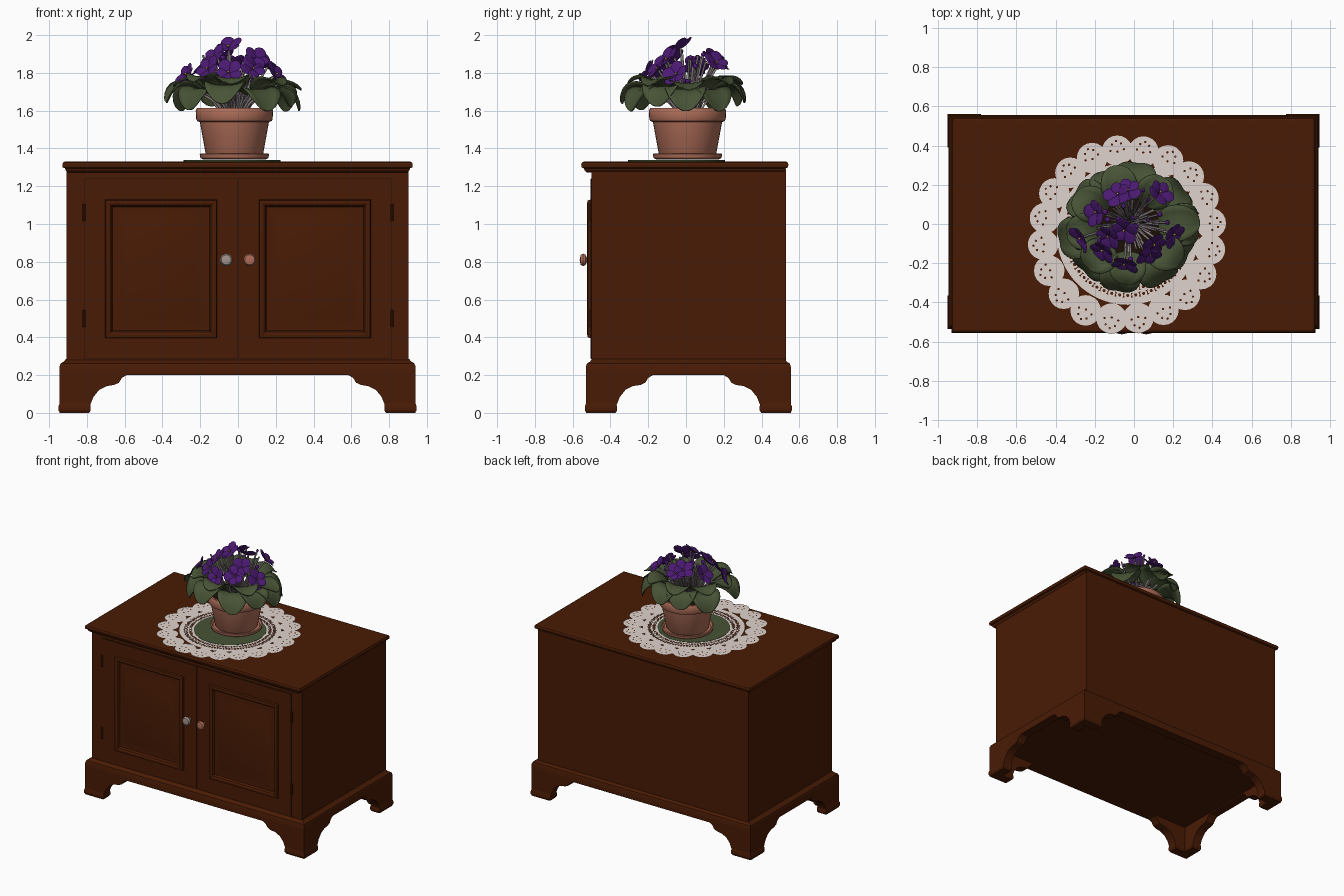
import bpy, bmesh, math, random
from mathutils import Vector, Matrix

random.seed(4)
if "Cube" in bpy.data.objects:
    bpy.data.objects.remove(bpy.data.objects["Cube"])


def material(name, r, g, b):
    m = bpy.data.materials.new(name)
    m.use_nodes = True
    m.diffuse_color = (r, g, b, 1)
    bsdf = next(n for n in m.node_tree.nodes if n.type == 'BSDF_PRINCIPLED')
    bsdf.inputs["Base Color"].default_value = (r, g, b, 1)
    bsdf.inputs["Roughness"].default_value = 0.7
    return m


wood = material("dark_wood", 0.066, 0.0108, 0.0014)
shadow = material("gap_brown", 0.012, 0.005, 0.002)
clay = material("terracotta", 0.43, 0.155, 0.098)
lace = material("lace_white", 0.74, 0.65, 0.61)
green = material("leaf_green", 0.063, 0.086, 0.036)
violet = material("petal_violet", 0.07, 0.01, 0.168)
mauve = material("stem_mauve", 0.28, 0.23, 0.24)
yellow = material("stamen_yellow", 0.6, 0.4, 0.05)
pewter = material("knob_grey", 0.36, 0.29, 0.26)


def finish(name, bm, mat, angle=35, normals=True):
    if normals:
        bmesh.ops.recalc_face_normals(bm, faces=bm.faces)
    me = bpy.data.meshes.new(name)
    bm.to_mesh(me)
    bm.free()
    ob = bpy.data.objects.new(name, me)
    bpy.context.collection.objects.link(ob)
    me.materials.append(mat)
    bpy.ops.object.select_all(action='DESELECT')
    ob.select_set(True)
    bpy.context.view_layer.objects.active = ob
    bpy.ops.object.shade_smooth_by_angle(angle=math.radians(angle))
    return ob


def loft(name, rect, rings, mat, place=lambda a, b, h: (a, b, h)):
    """Stack shrinking rectangles: rings are (inset, height)."""
    a0, a1, b0, b1 = rect
    bm = bmesh.new()
    loops = []
    for i, h in rings:
        pts = ((a0 + i, b0 + i), (a1 - i, b0 + i), (a1 - i, b1 - i), (a0 + i, b1 - i))
        loops.append([bm.verts.new(place(a, b, h)) for a, b in pts])
    for p, q in zip(loops, loops[1:]):
        for k in range(4):
            bm.faces.new((p[k], p[(k + 1) % 4], q[(k + 1) % 4], q[k]))
    bm.faces.new(loops[0])
    bm.faces.new(loops[-1])
    return finish(name, bm, mat, 20)


def lathe(name, profile, mat, where, rot=Matrix(), steps=40):
    bm = bmesh.new()
    vs = [bm.verts.new((r, 0, z)) for r, z in profile]
    es = [bm.edges.new(e) for e in zip(vs, vs[1:])]
    bmesh.ops.spin(bm, geom=vs + es, cent=(0, 0, 0), axis=(0, 0, 1),
                   angle=math.tau, steps=steps)
    bmesh.ops.remove_doubles(bm, verts=bm.verts, dist=0.0005)
    bm.transform(Matrix.Translation(where) @ rot)
    return finish(name, bm, mat)


def front(a, b, h):
    return (a, -h, b)


# Cabinet body and moulded top
loft("cabinet_body", (-0.908, 0.902, -0.5, 0.53), [(0, 0.21), (0, 1.29)], wood)
loft("cabinet_top", (-0.93, 0.925, -0.555, 0.542),
     [(0.03, 1.273), (0.018, 1.283), (0.014, 1.295), (0.002, 1.3),
      (0, 1.315), (0.004, 1.326), (0.014, 1.331)], wood)

# Doors: dark gap plate behind, then frame, moulding and raised panel
loft("door_gap", (-0.815, 0.815, 0.285, 1.24), [(0, 0.48), (0, 0.502)], shadow, front)
door_rings = [(0, 0.48), (0, 0.506), (0.108, 0.506), (0.112, 0.52), (0.128, 0.524),
              (0.14, 0.518), (0.148, 0.503), (0.165, 0.503), (0.215, 0.518)]
for side, x0, x1 in (("right", -0.812, -0.003), ("left", 0.003, 0.812)):
    loft(side + "_door", (x0, x1, 0.288, 1.237), door_rings, wood, front)
    s = -1 if side == "right" else 1
    lathe(side + "_knob", [(0, 0), (0.012, 0), (0.012, 0.022), (0.028, 0.03),
                           (0.033, 0.042), (0.026, 0.055), (0, 0.06)],
          pewter if s < 0 else clay, (s * 0.062, -0.503, 0.81),
          Matrix.Rotation(math.pi / 2, 4, 'X'), 24)
    for z in (0.5, 1.06):
        lathe(side + "_hinge", [(0, -0.045), (0.008, -0.045), (0.008, 0.045), (0, 0.045)],
              wood, (s * 0.815, -0.503, z), steps=10)

# Base moulding and bracket-foot skirt boards
X0, X1, Y0, Y1 = -0.945, 0.94, -0.53, 0.555
loft("base_moulding", (X0, X1, Y0, Y1),
     [(0, 0.21), (0, 0.245), (0.006, 0.262), (0.02, 0.27), (0.034, 0.285)], wood)
foot = [(0.155, 0), (0.162, 0.04), (0.18, 0.085), (0.21, 0.122), (0.25, 0.142),
        (0.29, 0.148), (0.315, 0.16), (0.33, 0.185), (0.355, 0.2)]


def skirt(name, length, place):
    outline = [(0, 0)] + foot + [(length - u, z) for u, z in reversed(foot)]
    outline += [(length, 0), (length, 0.215), (0, 0.215)]
    bm = bmesh.new()
    f = bm.faces.new([bm.verts.new(place(u, 0, z)) for u, z in outline])
    ext = bmesh.ops.extrude_face_region(bm, geom=[f])["geom"]
    step = Vector(place(0, 0.07, 0)) - Vector(place(0, 0, 0))
    bmesh.ops.translate(bm, vec=step, verts=[v for v in ext if isinstance(v, bmesh.types.BMVert)])
    finish(name, bm, wood, 30)


skirt("front_skirt", X1 - X0, lambda u, d, z: (X0 + u, Y0 + d, z))
skirt("back_skirt", X1 - X0, lambda u, d, z: (X0 + u, Y1 - d, z))
skirt("right_skirt", Y1 - Y0, lambda u, d, z: (X0 + d, Y0 + u, z))
skirt("left_skirt", Y1 - Y0, lambda u, d, z: (X1 - d, Y0 + u, z))

# L-shaped flared pads under each foot
for sx, x in ((1, X0), (-1, X1)):
    for sy, y in ((1, Y0), (-1, Y1)):
        for w, d in ((0.16, 0.07), (0.07, 0.16)):
            xs, ys = sorted((x, x + sx * w)), sorted((y, y + sy * d))
            loft("foot_pad", (*xs, *ys),
                 [(0.003, 0), (-0.005, 0.012), (-0.005, 0.035), (0.002, 0.055)], wood)

# Lace mat: scallops, bands and small loops, with a green centre
MAT = Vector((-0.032, -0.05, 1.338))


def ring(bm, c, r_in, r_out, n=20):
    rows = []
    for r in (r_in, r_out):
        rows.append([bm.verts.new((c[0] + r * math.cos(math.tau * k / n),
                                   c[1] + r * math.sin(math.tau * k / n), c[2]))
                     for k in range(n)])
    for k in range(n):
        j = (k + 1) % n
        bm.faces.new((rows[0][k], rows[1][k], rows[1][j], rows[0][j]))


def around(r, a, lift=0.0):
    return MAT + Vector((r * math.cos(a), r * math.sin(a), lift))


bm, holes = bmesh.new(), bmesh.new()
for r_in, r_out in ((0.255, 0.27), (0.292, 0.302), (0.326, 0.362)):
    ring(bm, MAT, r_in, r_out, 80)
for k in range(20):
    a = math.tau * (k + 0.4) / 20
    R = 0.427 + 0.02 * max(0, math.cos(a - 4)) ** 3    # mat is pulled toward one corner
    ring(bm, around(R, a, 0.0004 * (k % 2)), 0.001, 0.078)
    for da, dr in ((-0.08, 0.005), (-0.05, 0.035), (0, 0.05), (0.05, 0.035), (0.08, 0.005), (0, -0.005)):
        ring(holes, around(R + dr, a + da, 0.002), 0.0005, 0.006, 8)
for count, r in ((44, 0.281), (48, 0.314)):
    for k in range(count):
        ring(bm, around(r, math.tau * k / count), 0.008, 0.019, 10)
finish("lace_mat", bm, lace, normals=False)
finish("lace_holes", holes, wood, normals=False)
lathe("mat_centre", [(0, 1.33), (0.256, 1.33), (0.256, 1.34), (0, 1.34)],
      green, (MAT.x, MAT.y, 0))

# Pot, saucer and soil
C = Vector((-0.019, 0.008, 0))
lathe("saucer", [(0, 1.341), (0.165, 1.341), (0.18, 1.35), (0.184, 1.37),
                 (0.176, 1.374), (0.165, 1.36), (0, 1.36)], clay, C)
lathe("pot", [(0, 1.36), (0.145, 1.36), (0.152, 1.37), (0.183, 1.54), (0.197, 1.545),
              (0.202, 1.555), (0.205, 1.6), (0.198, 1.613), (0.183, 1.613),
              (0.175, 1.56), (0, 1.56)], clay, C)
lathe("soil", [(0, 1.585), (0.179, 1.58)], shadow, C)


def bezier(p, q, r, t):
    return p * (1 - t) ** 2 + q * 2 * t * (1 - t) + r * t * t


def stalks(name, paths, radius, mat):
    cu = bpy.data.curves.new(name, 'CURVE')
    cu.dimensions = '3D'
    cu.bevel_depth, cu.bevel_resolution = radius, 1
    for path in paths:
        sp = cu.splines.new('POLY')
        sp.points.add(len(path) - 1)
        for pt, co in zip(sp.points, path):
            pt.co = (*co, 1)
    ob = bpy.data.objects.new(name, cu)
    bpy.context.collection.objects.link(ob)
    cu.materials.append(mat)
    bpy.ops.object.select_all(action='DESELECT')
    ob.select_set(True)
    bpy.context.view_layer.objects.active = ob
    bpy.ops.object.convert(target='MESH')


# Rounded leaves in a drooping outer tier and a flatter upper tier
bm, petioles = bmesh.new(), []
CROWN = Vector((-0.022, -0.014, 0))
tiers = ((10, 0.15, 1.68, 0.29, 1.78, 0.335, 1.61, 0.11),
         (8, 0.14, 1.69, 0.23, 1.8, 0.325, 1.72, 0.095))
for n, r0, z0, r1, z1, r2, z2, half in tiers:
    for k in range(n):
        a = math.tau * (k + random.uniform(-0.2, 0.2)) / n + half
        out = Vector((1.06 * math.cos(a), 0.95 * math.sin(a), 0))
        side = Vector((-math.sin(a), math.cos(a), 0))
        dz, dr = random.uniform(-0.02, 0.04), random.uniform(-0.03, 0.015)
        p, q, r = (CROWN + out * rr + Vector((0, 0, zz)) for rr, zz in
                   ((r0, z0), (r1, z1 + dz), (r2 + dr, z2 + dz)))
        grid = []
        for i in range(13):
            t = 0.5 - 0.497 * math.cos(math.pi * i / 12)
            w = half * math.sin(math.pi * t ** 0.9) ** 0.45
            mid = bezier(p, q, r, t)
            along = (bezier(p, q, r, t + 0.01) - mid).normalized()
            up = along.cross(side)
            grid.append([bm.verts.new(mid + side * w * v / 3 -
                                      up * w * (0.12 * abs(v / 3) - 0.3 * (v / 3) ** 2))
                         for v in range(-3, 4)])
        for g, h in zip(grid, grid[1:]):
            for v in range(6):
                bm.faces.new((g[v], g[v + 1], h[v + 1], h[v]))
        base = C + out * 0.04 + Vector((0, 0, 1.58))
        petioles.append([base, (base + p) / 2 + Vector((0, 0, 0.015)), p, bezier(p, q, r, 0.15)])
leaves = finish("leaves", bm, green, 60, normals=False)
leaves.modifiers.new("thickness", 'SOLIDIFY').thickness = 0.006
stalks("leaf_stalks", petioles, 0.007, mauve)

# Five-petal flowers on thin stems, plus loose buds
spots = [(-0.05, -0.03, 1.935), (-0.08, 0.15, 1.87), (-0.03, 0.17, 1.84), (0.13, 0.16, 1.85),
         (-0.27, -0.07, 1.79), (-0.13, -0.06, 1.88), (-0.05, -0.2, 1.8), (0.1, -0.1, 1.87),
         (0.2, -0.05, 1.79), (-0.16, -0.13, 1.82), (0.08, -0.15, 1.82), (-0.19, 0.06, 1.83)]
petals, centres, buds, stems = bmesh.new(), bmesh.new(), bmesh.new(), []
for spot in spots:
    c = Vector(spot)
    base = C + Vector((c.x * 0.25, c.y * 0.25, 1.58))
    stems.append([base, base.lerp(c, 0.5) + Vector((0, 0, 0.03)), c])
    face = Vector((c.x * 4, c.y * 4 - 0.25, 0.65))
    frame = Matrix.Translation(c) @ face.to_track_quat('Z', 'Y').to_matrix().to_4x4()
    for k in range(5):
        turn = frame @ Matrix.Rotation(math.tau * k / 5 + c.x * 9, 4, 'Z')
        size = 0.037 if k < 3 else 0.03
        m = turn @ Matrix.Translation((size * 1.1, 0, 0.008)) @ Matrix.Rotation(-0.3, 4, 'Y')
        bmesh.ops.create_uvsphere(petals, u_segments=12, v_segments=6, radius=size,
                                  matrix=m @ Matrix.Diagonal((1.1, 1, 0.12, 1)))
    bmesh.ops.create_icosphere(centres, subdivisions=1, radius=0.007,
                               matrix=frame @ Matrix.Translation((0, 0, 0.011)))
for k in range(60):
    a, r = k * 2.4, 0.02 + 0.17 * random.random()
    tip = C + Vector((r * math.cos(a), r * math.sin(a), random.uniform(1.72, 1.9)))
    base = C + Vector((r * 0.3 * math.cos(a), r * 0.3 * math.sin(a), 1.58))
    stems.append([base, base.lerp(tip, 0.6) + Vector((0, 0, 0.02)), tip])
    if k % 3 == 0:
        bmesh.ops.create_icosphere(buds, subdivisions=2, radius=random.uniform(0.009, 0.015),
                                   matrix=Matrix.Translation(tip))
finish("flower_petals", petals, violet, 60)
finish("flower_centres", centres, yellow, 60)
finish("flower_buds", buds, violet, 60)
stalks("flower_stems", stems, 0.006, mauve)
